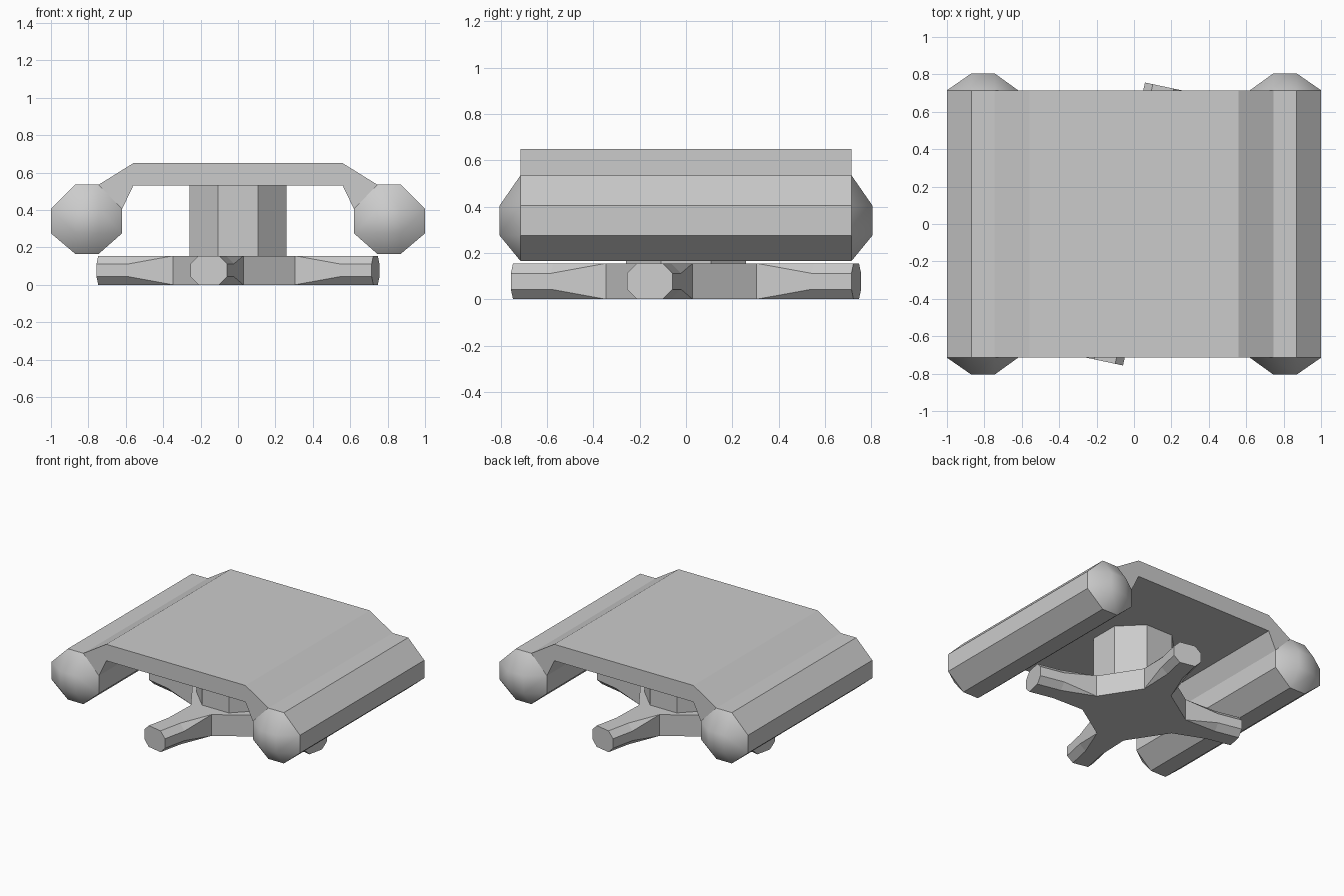
import bpy, bmesh, math
from mathutils import Matrix, Vector

if "Cube" in bpy.data.objects:
    bpy.data.objects.remove(bpy.data.objects["Cube"])

grey = bpy.data.materials.new("plain grey")
grey.use_nodes = True
grey.diffuse_color = (0.6, 0.6, 0.6, 1)
bsdf = next(n for n in grey.node_tree.nodes if n.type == 'BSDF_PRINCIPLED')
bsdf.inputs["Base Color"].default_value = grey.diffuse_color


def finish(name, bm, smooth=None):
    bmesh.ops.remove_doubles(bm, verts=bm.verts, dist=0.0005)
    bmesh.ops.recalc_face_normals(bm, faces=bm.faces)
    mesh = bpy.data.meshes.new(name)
    bm.to_mesh(mesh)
    bm.free()
    mesh.materials.append(grey)
    obj = bpy.data.objects.new(name, mesh)
    bpy.context.collection.objects.link(obj)
    if smooth:
        bpy.ops.object.select_all(action='DESELECT')
        obj.select_set(True)
        bpy.context.view_layer.objects.active = obj
        bpy.ops.object.shade_smooth_by_angle(angle=math.radians(smooth))
    return obj


def loft(bm, rings, cap_start=True, cap_end=True):
    """Skin equal-length rings of points, dropping collapsed corners."""
    loops = [[bm.verts.new(p) for p in ring] for ring in rings]
    for a, b in zip(loops, loops[1:]):
        for i in range(len(a)):
            j = (i + 1) % len(a)
            quad = [a[i], a[j], b[j], b[i]]
            face = [v for k, v in enumerate(quad)
                    if (v.co - quad[k - 1].co).length > 1e-5]
            if len(face) > 2:
                bm.faces.new(face)
    for cap, loop in ((cap_start, loops[0]), (cap_end, loops[-1])):
        if cap:
            bm.faces.new([v for k, v in enumerate(loop)
                          if (v.co - loop[k - 1].co).length > 1e-5])


HALF, TIP = 0.715, 0.805

# Side pontoons: octagonal bars whose ends taper to a small square
hull = [(1, .275), (1, .405), (.87, .535), (.745, .535),
        (.62, .405), (.62, .275), (.745, .165), (.87, .165)]
nose = [(min(max(x, .745), .87), min(max(z, .275), .405)) for x, z in hull]
for side, label in ((1, "left"), (-1, "right")):
    bm = bmesh.new()
    sections = ((nose, -TIP), (hull, -HALF), (hull, HALF), (nose, TIP))
    loft(bm, [[(side * x, y, z) for x, z in pts] for pts, y in sections])
    finish(label + "_pontoon", bm, 38)

# Deck: a folded slab that meets the pontoons
half_deck = [(.56, .65), (.745, .535), (.62, .405), (.56, .53)]
outline = half_deck + [(-x, z) for x, z in reversed(half_deck)]
bm = bmesh.new()
loft(bm, [[(x, y, z) for x, z in outline] for y in (-HALF, HALF)])
finish("deck", bm)

# Central octagonal column
bm = bmesh.new()
radius = 0.26 / math.cos(math.pi / 8)
angles = [(i + .5) * math.pi / 4 for i in range(8)]
loft(bm, [[(radius * math.cos(a), radius * math.sin(a), z) for a in angles]
          for z in (.155, .53)])
finish("column", bm)

# Foot: eight-sided hub with four legs, turned slightly
HEIGHT, WIDTH, ROOT = 0.155, 0.1, 0.333


def leg_section(u, cut):
    w, h = WIDTH, HEIGHT
    return [Vector((u, v, z)) for v, z in (
        (w - cut, 0), (w, cut), (w, h - cut), (w - cut, h),
        (cut - w, h), (-w, h - cut), (-w, cut), (cut - w, 0))]


bm = bmesh.new()
hub = []
for i in range(4):
    turn = Matrix.Rotation(math.radians(90 * i - 12), 3, 'Z')
    rings = [leg_section(ROOT, 0), leg_section(.575, .043), leg_section(.752, .043)]
    loft(bm, [[turn @ p for p in ring] for ring in rings], cap_start=False)
    hub += [turn @ Vector((ROOT, v, 0)) for v in (-WIDTH, WIDTH)]
rims = [[bm.verts.new((p.x, p.y, z)) for p in hub] for z in (0, HEIGHT)]
for rim in rims:
    bm.faces.new(rim)
for i in range(1, 8, 2):
    j = (i + 1) % 8
    bm.faces.new((rims[0][i], rims[0][j], rims[1][j], rims[1][i]))
finish("foot", bm)
